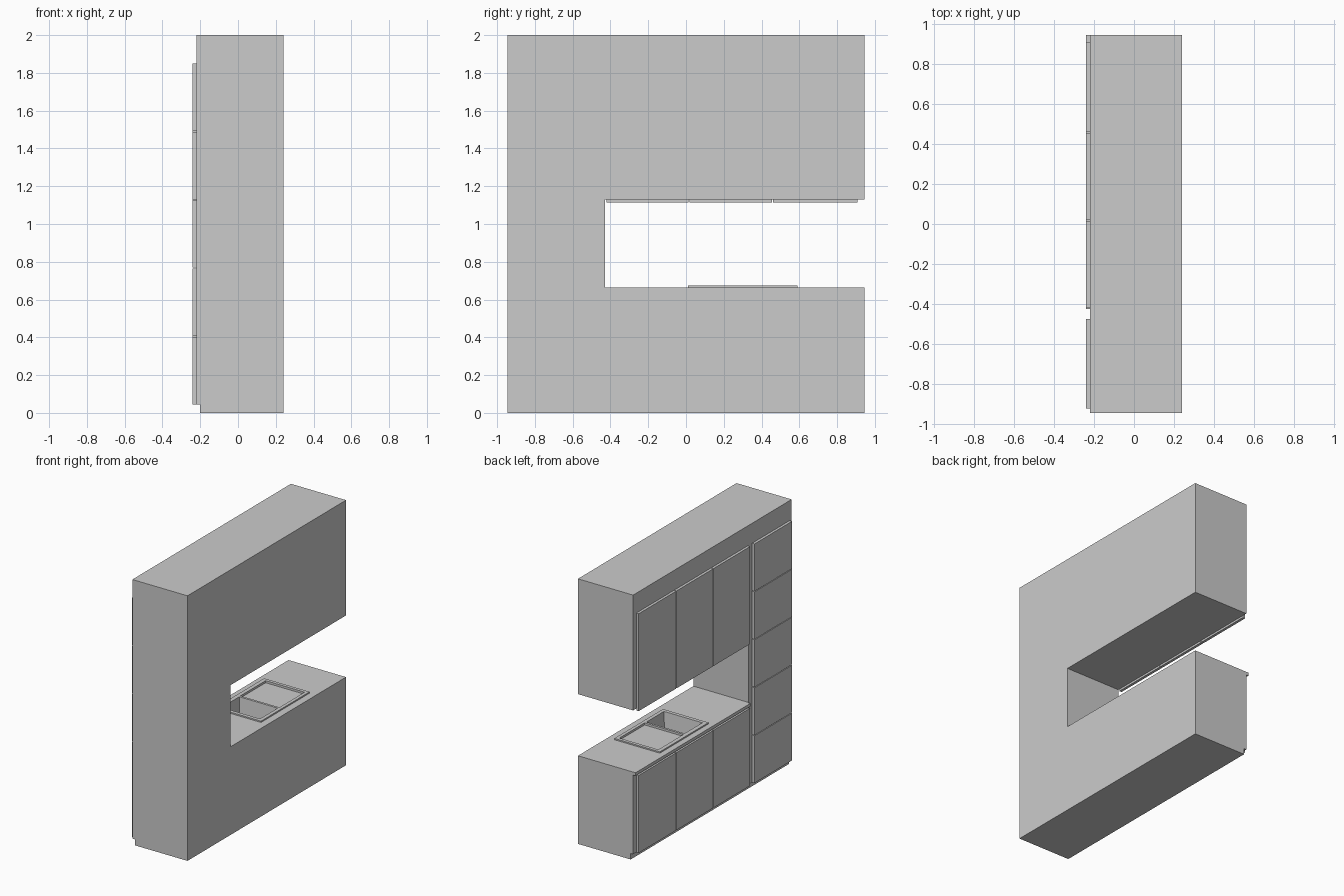
import bpy, bmesh

if "Cube" in bpy.data.objects:
    bpy.data.objects.remove(bpy.data.objects["Cube"])

FRONT, FACE, BACK = -0.24, -0.22, 0.24   # door face, cabinet face, rear (x)
END = 0.945                              # half length (y)


def box(name, x, y, z, taper=0.0):
    """Box from axis ranges; taper pulls the bottom edges inwards."""
    bm = bmesh.new()
    bmesh.ops.create_cube(bm, size=1)
    for v in bm.verts:
        t = taper if v.co.z < 0 else 0
        sx, sy = (1 if v.co.x > 0 else -1), (1 if v.co.y > 0 else -1)
        v.co = (x[sx > 0] - sx * t, y[sy > 0] - sy * t, z[v.co.z > 0])
    return finish(name, bm)


def finish(name, bm):
    bmesh.ops.recalc_face_normals(bm, faces=bm.faces)
    me = bpy.data.meshes.new(name)
    bm.to_mesh(me)
    bm.free()
    ob = bpy.data.objects.new(name, me)
    bpy.context.collection.objects.link(ob)
    return ob


def cut(ob, cutters):
    """Subtract the cutters and bake the result."""
    for c in cutters:
        m = ob.modifiers.new("cut", 'BOOLEAN')
        m.operation, m.solver, m.object = 'DIFFERENCE', 'EXACT', c
    dg = bpy.context.evaluated_depsgraph_get()
    me = bpy.data.meshes.new_from_object(ob.evaluated_get(dg))
    ob.modifiers.clear()
    ob.data = me


# C-shaped cabinet carcass, extruded front to back
profile = [(-END, 0), (END, 0), (END, 0.665), (-0.43, 0.665),
           (-0.43, 1.13), (END, 1.13), (END, 2), (-END, 2)]
bm = bmesh.new()
face = bm.faces.new([bm.verts.new((FACE, y, z)) for y, z in profile])
ext = bmesh.ops.extrude_face_region(bm, geom=[face])
for v in ext["geom"]:
    if isinstance(v, bmesh.types.BMVert):
        v.co.x = BACK
carcass = finish("cabinet_carcass", bm)

# sink rim sitting on the worktop
rim = box("sink_rim", (-0.195, 0.185), (0.01, 0.59), (0.655, 0.675))

# cutters: toe kick, basin and shallow drainer
toe = box("toe_kick_cutter", (-0.4, -0.20), (-1, 1), (-0.1, 0.045))
basin = box("basin_cutter", (-0.165, 0.16), (0.035, 0.25), (0.50, 0.70), 0.02)
drainer = box("drainer_cutter", (-0.165, 0.16), (0.265, 0.565), (0.659, 0.70))
cut(carcass, [toe, basin, drainer])
cut(rim, [basin, drainer])
for c in (toe, basin, drainer):
    c.hide_render = True
    bpy.data.objects.remove(c)

# overhanging worktop edge
box("worktop_edge", (FRONT, FACE), (-0.425, END), (0.642, 0.665))

# three wall doors and three base doors
for i, y in enumerate([(-0.42, 0.013), (0.019, 0.455), (0.461, 0.907)]):
    box(f"wall_door_{i + 1}", (FRONT, FACE), y, (1.115, 1.85))
    box(f"base_door_{i + 1}", (FRONT, FACE), y, (0.045, 0.63))

# five stacked fronts of the tall unit
for i in range(5):
    z = 0.045 + i * 0.3618
    box(f"tall_front_{i + 1}", (FRONT, FACE), (-0.922, -0.475), (z, z + 0.357))
